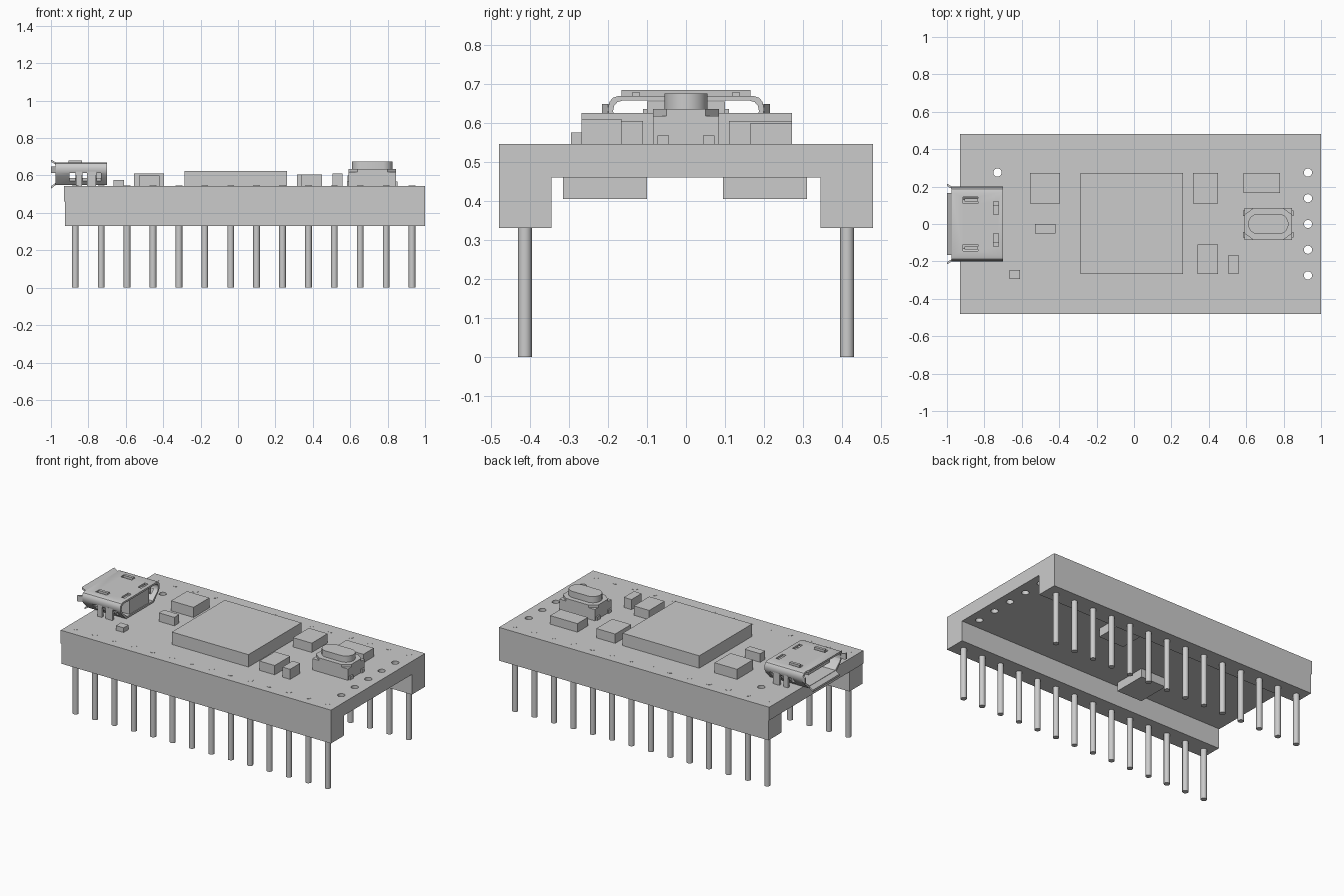
import bpy, bmesh, math
from mathutils import Vector

cube = bpy.data.objects.get("Cube")
if cube:
    bpy.data.objects.remove(cube, do_unlink=True)

grey = bpy.data.materials.new("plain_grey")
grey.use_nodes = True
GREY = (0.6, 0.6, 0.6, 1)
grey.diffuse_color = GREY
grey.node_tree.nodes["Principled BSDF"].inputs["Base Color"].default_value = GREY


def prism(name, outline, axis, lo, hi):
    """Extrude a 2D outline along an axis from lo to hi."""
    place = {"x": lambda u, v, w: (w, u, v),
             "y": lambda u, v, w: (u, w, v),
             "z": lambda u, v, w: (u, v, w)}[axis]
    bm = bmesh.new()
    face = bm.faces.new([bm.verts.new(place(u, v, lo)) for u, v in outline])
    new = bmesh.ops.extrude_face_region(bm, geom=[face])["geom"]
    move = Vector(place(0, 0, hi - lo))
    bmesh.ops.translate(bm, vec=move, verts=[g for g in new if isinstance(g, bmesh.types.BMVert)])
    bmesh.ops.recalc_face_normals(bm, faces=bm.faces)
    mesh = bpy.data.meshes.new(name)
    bm.to_mesh(mesh)
    bm.free()
    mesh.materials.append(grey)
    ob = bpy.data.objects.new(name, mesh)
    bpy.context.collection.objects.link(ob)
    return ob


def box(name, x, y, z):
    return prism(name, [(x[0], y[0]), (x[1], y[0]), (x[1], y[1]), (x[0], y[1])], "z", *z)


def rod(name, x, y, r, z, sides=16):
    ring = [(x + r * math.cos(math.tau * i / sides), y + r * math.sin(math.tau * i / sides))
            for i in range(sides)]
    return prism(name, ring, "z", *z)


def active(ob):
    bpy.ops.object.select_all(action="DESELECT")
    ob.select_set(True)
    bpy.context.view_layer.objects.active = ob


def smooth(ob, angle=35):
    active(ob)
    bpy.ops.object.shade_smooth_by_angle(angle=math.radians(angle))


def cut(ob, cutters):
    for c in cutters:
        c.hide_render = True
        active(ob)
        mod = ob.modifiers.new("cut", "BOOLEAN")
        mod.operation, mod.solver, mod.object = "DIFFERENCE", "EXACT", c
        bpy.ops.object.modifier_apply(modifier=mod.name)
        bpy.data.objects.remove(c, do_unlink=True)


def both(pts):
    """Close a half outline by mirroring it in u."""
    return pts + [(-u, v) for u, v in reversed(pts)]


# Circuit board with through holes
TOP = 0.545
board = box("circuit_board", (-0.93, 1.0), (-0.48, 0.48), (0.46, TOP))
holes = [(0.93, 0.1375 * i) for i in range(-2, 3)] + [(-0.73, 0.275)]
cut(board, [rod("hole_cutter", x, y, 0.022, (0.4, 0.6)) for x, y in holes])
smooth(board)

# Header rails and their pins
for side, label in ((1, "back"), (-1, "front")):
    ys = sorted((side * 0.345, side * 0.48))
    box(label + "_header_rail", (-0.925, 1.0), ys, (0.33, 0.46))
    for i in range(14):
        smooth(rod(f"{label}_pin_{i + 1}", -0.87 + i * 0.1385, side * 0.413, 0.018, (0, TOP + 0.001)))

# Flat components: x range, y range, top height
chips = {
    "main_chip": ((-0.285, 0.262), (-0.268, 0.272), 0.625),
    "regulator_chip": ((-0.555, -0.395), (0.11, 0.272), 0.61),
    "square_chip": ((0.315, 0.45), (0.11, 0.272), 0.605),
    "crystal": ((0.34, 0.45), (-0.268, -0.11), 0.605),
    "capacitor": ((0.505, 0.56), (-0.268, -0.165), 0.61),
    "long_chip": ((0.585, 0.78), (0.165, 0.272), 0.6),
    "small_diode": ((-0.53, -0.42), (-0.05, 0.0), 0.6),
    "tiny_resistor": ((-0.665, -0.61), (-0.295, -0.245), 0.575),
}
for name, (x, y, top) in chips.items():
    box(name, x, y, (TOP, top))
box("underside_chip_front", (-0.32, -0.14), (-0.315, -0.1), (0.405, 0.46))
box("underside_chip_back", (0.16, 0.34), (0.095, 0.31), (0.405, 0.46))

# Push button: body, chamfered cover, oval plunger, feet
cx = 0.718
box("button_body", (cx - 0.127, cx + 0.127), (-0.085, 0.085), (TOP, 0.618))
half = [(0.08, -0.085), (0.127, -0.05), (0.127, 0.05), (0.08, 0.085)]
prism("button_cover", [(cx + u, v) for u, v in both(half)], "z", 0.618, 0.635)


def oval(name, r, z):
    pts = []
    for i in range(24):
        a = math.tau * (i + 0.5) / 24
        shift = 0.053 if math.cos(a) > 0 else -0.053
        pts.append((cx + shift + r * math.cos(a), r * math.sin(a)))
    smooth(prism(name, pts, "z", *z))


oval("button_plunger", 0.055, (0.635, 0.675))
for sx in (-1, 1):
    for sy in (-0.058, 0.058):
        x = cx + sx * 0.128
        box("button_foot", (x - 0.008, x + 0.008), (sy - 0.015, sy + 0.015), (TOP, 0.567))

# Connector shell: hollow rounded sleeve with slots and spring cutouts
outer = both([(0.14, 0.55), (0.185, 0.595), (0.197, 0.615), (0.2, 0.635),
              (0.197, 0.652), (0.188, 0.664), (0.172, 0.669)])
inner = [(u * 0.935, 0.61 + (v - 0.61) * 0.8) for u, v in outer]
shell = prism("connector_shell", outer, "x", -0.975, -0.70)
cutters = [prism("bore_cutter", inner, "x", -1.1, -0.6)]
for s in (-1, 1):
    for x, w in ((-0.885, 0.016), (-0.82, 0.012), (-0.745, 0.012)):
        cutters.append(box("side_slot_cutter", (x - w, x + w), sorted((s * 0.16, s * 0.25)), (0.5, 0.612)))
    cutters.append(box("spring_cutter", (-0.915, -0.835), sorted((s * 0.11, s * 0.145)), (0.645, 0.7)))
    cutters.append(box("rear_notch_cutter", (-0.75, -0.725), sorted((s * 0.05, s * 0.12)), (0.645, 0.7)))
cut(shell, cutters)
smooth(shell)

for s in (-1, 1):
    # Spring fingers and mounting legs
    box("spring_finger", (-0.905, -0.835), sorted((s * 0.119, s * 0.137)), (0.657, 0.679))
    for x in ((-0.866, -0.834), (-0.806, -0.759)):
        box("mounting_leg", x, sorted((s * 0.183, s * 0.198)), (TOP, 0.62))
    # Flared side lip
    prism("side_lip", [(-0.972, s * 0.188), (-0.972, s * 0.2), (-1.0, s * 0.215), (-1.0, s * 0.203)],
          "z", 0.612, 0.648)

# Flared top and bottom lips
prism("top_lip", [(-0.972, 0.657), (-0.972, 0.669), (-1.0, 0.684), (-1.0, 0.672)], "y", -0.165, 0.165)
prism("bottom_lip", [(-0.972, 0.562), (-0.972, 0.55), (-1.0, 0.53), (-1.0, 0.542)], "y", -0.135, 0.135)

# Insulator and tongue inside the shell
box("connector_insulator", (-0.78, -0.705), (-0.1, 0.1), (0.55, 0.655))
box("connector_tongue", (-0.95, -0.78), (-0.11, 0.11), (0.615, 0.635))
